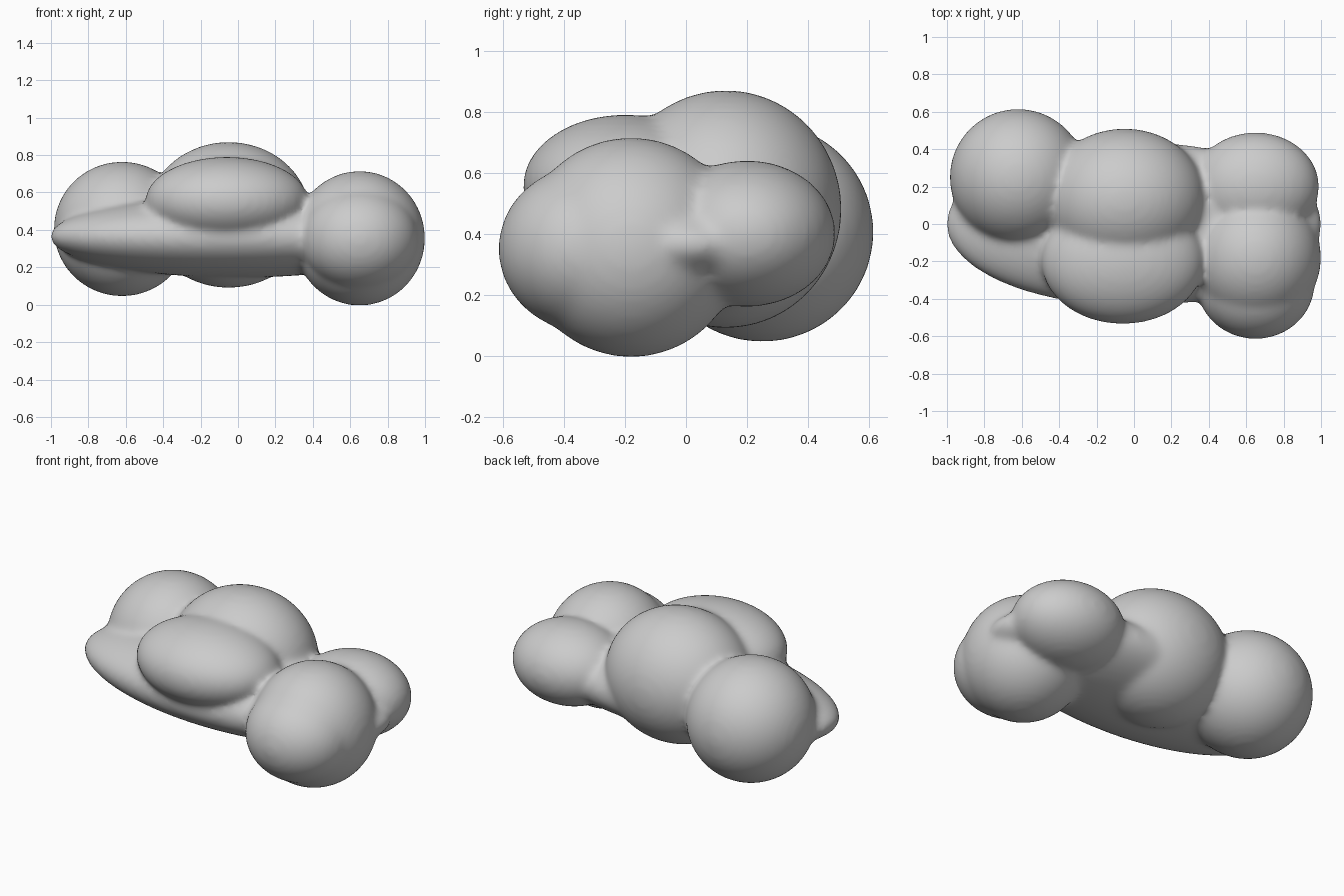
import bpy, bmesh
from mathutils import Matrix, Vector

if "Cube" in bpy.data.objects:
    bpy.data.objects.remove(bpy.data.objects["Cube"])

# Overlapping lumps: (centre, radii)
LUMPS = [
    ((0.00, 0.00, 0.365), (1.00, 0.435, 0.215)),    # long flat core
    ((-0.62, 0.25, 0.405), (0.36, 0.36, 0.355)),    # left ball
    ((-0.05, 0.13, 0.48), (0.43, 0.375, 0.385)),    # middle rear ball
    ((-0.06, -0.20, 0.555), (0.43, 0.33, 0.23)),    # middle front pillow
    ((0.65, -0.18, 0.355), (0.345, 0.355, 0.355)),  # right ball
    ((0.65, -0.32, 0.35), (0.31, 0.29, 0.27)),      # right front bulge
    ((0.65, 0.20, 0.40), (0.335, 0.285, 0.235)),    # right rear bulge
]
GROW = 0.005  # offsets the shrinkage from smoothing

bm = bmesh.new()
for centre, radii in LUMPS:
    size = Vector(radii) + Vector((GROW,) * 3)
    bmesh.ops.create_icosphere(
        bm, subdivisions=5, radius=1,
        matrix=Matrix.Translation(centre) @ Matrix.Diagonal(size).to_4x4())
mesh = bpy.data.meshes.new("blended_body")
bm.to_mesh(mesh)
bm.free()
body = bpy.data.objects.new("blended_body", mesh)
bpy.context.collection.objects.link(body)

# Fuse into one skin, then soften the creases into fillets
remesh = body.modifiers.new("fuse", 'REMESH')
remesh.mode = 'VOXEL'
remesh.voxel_size = 0.018
remesh.use_smooth_shade = True
soften = body.modifiers.new("soften", 'SMOOTH')
soften.factor = 0.5
soften.iterations = 16
